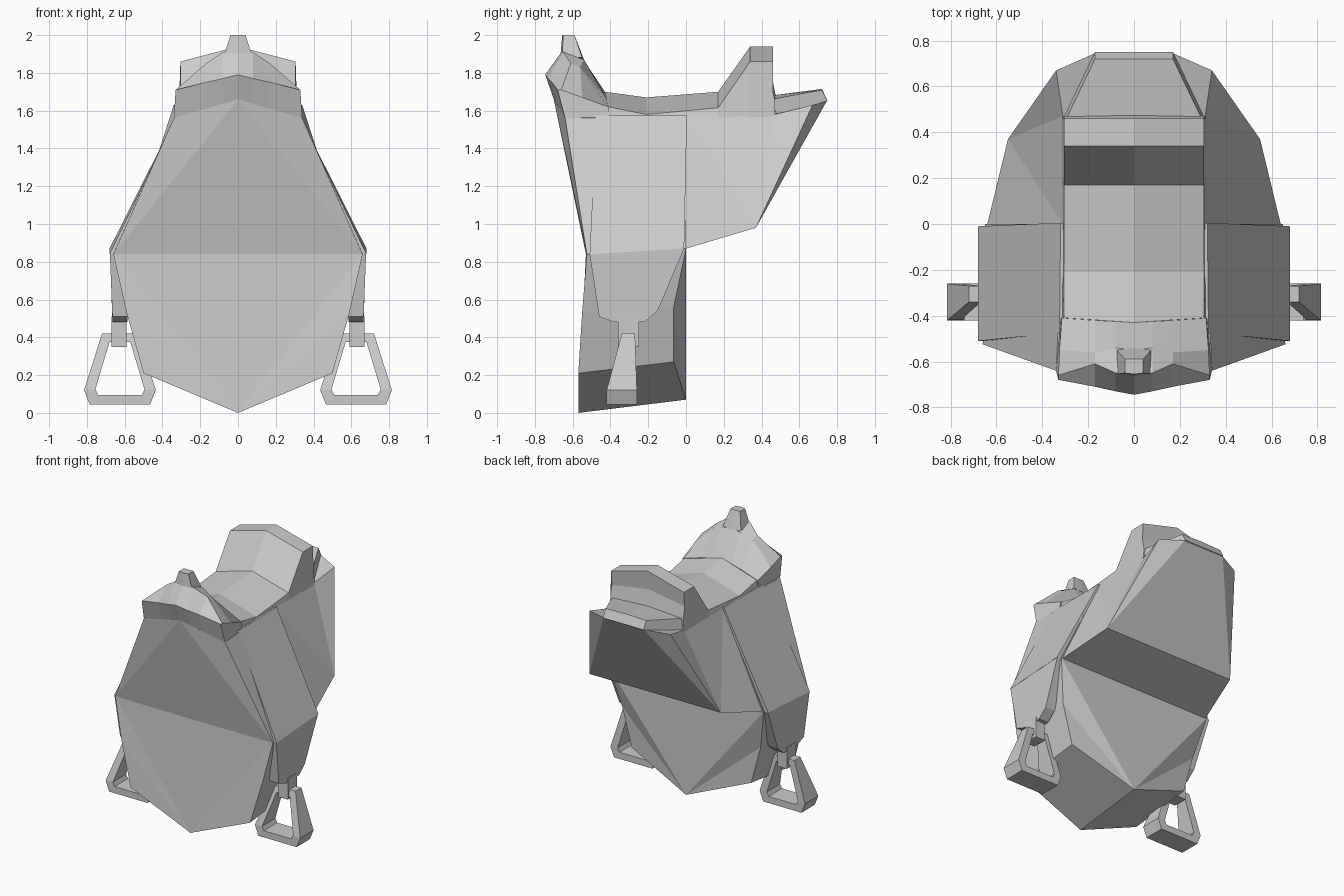
import bpy, bmesh


def build(name, pts, faces, mirror="join"):
    """Make a mesh; 'join' welds a mirrored half at x=0, 'copy' adds a mirrored twin."""
    bm = bmesh.new()
    for s in (1, -1):
        vs = [bm.verts.new((s * x, y, z)) for x, y, z in pts]
        for f in faces:
            bm.faces.new([vs[i] for i in f])
    if mirror == "join":
        bmesh.ops.remove_doubles(bm, verts=bm.verts[:], dist=0.0005)
    bmesh.ops.recalc_face_normals(bm, faces=bm.faces[:])
    me = bpy.data.meshes.new(name)
    bm.to_mesh(me)
    bm.free()
    ob = bpy.data.objects.new(name, me)
    bpy.context.collection.objects.link(ob)
    return ob


def loft(name, rows, closed=False, caps=True, loop=False, mirror="join"):
    """Bridge equal point rows; closed = each row is a ring, loop = last row meets first."""
    n, m = len(rows[0]), len(rows)
    pts = [p for r in rows for p in r]
    faces = []
    for r in range(m if loop else m - 1):
        a, b = r * n, (r + 1) % m * n
        for i in range(n if closed else n - 1):
            j = (i + 1) % n
            faces.append((a + i, a + j, b + j, b + i))
    if caps:
        faces += [tuple(range(n)), tuple(range((m - 1) * n, m * n))]
    return build(name, pts, faces, mirror)


# Main body: front and back outlines, fanned from centre points
front = [(0, -.70, 1.66), (.34, -.64, 1.56), (.66, -.525, .84),
         (.59, -.55, .53), (.5, -.57, .21), (0, -.57, 0)]
back = [(0, 0, 1.62), (.31, 0, 1.57), (.65, 0, .87),
        (.58, -.065, .56), (.5, -.065, .27), (0, 0, .07)]
mid = [(0, -.53, .84), (0, 0, .87)]
faces = [(i, i + 1, i + 7, i + 6) for i in range(5)]
faces += [(0, 1, 2), (0, 2, 12), (12, 2, 5), (2, 3, 5), (3, 4, 5)]
faces += [(6, 7, 8, 13), (13, 8, 11), (8, 9, 11), (9, 10, 11)]
build("body", front + back + mid, faces)

# Rear skirt
skirt = [(0, 0, 1.62), (.31, 0, 1.57), (.64, 0, .87), (0, 0, .87),
         (0, .47, 1.63), (.31, .47, 1.58), (.55, .37, .98), (0, .37, .98),
         (.34, .67, 1.63), (.17, .745, 1.65), (0, .745, 1.65)]
build("rear_skirt", skirt, [
    (0, 1, 5, 4), (2, 3, 7, 6), (1, 2, 6), (1, 6, 5), (5, 6, 8),
    (4, 5, 9, 10), (5, 8, 9), (6, 8, 9), (6, 9, 10, 7)])

# Seat and cantle: raised centre line, edge and side wall
path = [(-.43, -.41, 1.70, 1.62), (-.21, -.21, 1.67, 1.58), (.17, .17, 1.70, 1.615),
        (.34, .34, 1.94, 1.86), (.46, .46, 1.94, 1.86), (.45, .45, 1.80, 1.75),
        (.475, .47, 1.68, 1.655)]
rows = []
for yc, ye, zc, ze in path:
    rows.append([(0, yc, zc), (.305, ye, ze), (.315, ye, 1.555), (0, yc, 1.555)])
loft("seat_and_cantle", rows)

# Rear lip behind the cantle
loft("rear_lip", [
    [(0, .45, 1.68), (.3, .45, 1.66), (.3, .48, 1.58), (0, .48, 1.58)],
    [(0, .72, 1.715), (.17, .72, 1.71), (.17, .75, 1.65), (0, .75, 1.65)]])

# Pommel: five rows running front to back over the ridge
loft("pommel", [
    [(0, -.70, 1.66), (.08, -.685, 1.635), (.17, -.67, 1.61), (.34, -.64, 1.56)],
    [(0, -.745, 1.79), (.08, -.73, 1.77), (.17, -.71, 1.75), (.33, -.68, 1.71)],
    [(0, -.66, 1.91), (.08, -.65, 1.91), (.17, -.61, 1.85), (.33, -.66, 1.71)],
    [(0, -.55, 1.88), (.08, -.54, 1.87), (.17, -.56, 1.83), (.325, -.55, 1.67)],
    [(0, -.43, 1.70), (.08, -.425, 1.68), (.17, -.42, 1.66), (.315, -.41, 1.62)],
    [(0, -.43, 1.55), (.08, -.425, 1.55), (.17, -.42, 1.55), (.32, -.41, 1.55)]],
    caps=False)
# Pommel side walls
build("pommel_side", [(.34, -.64, 1.56), (.33, -.68, 1.71), (.33, -.66, 1.71),
                      (.325, -.55, 1.67), (.315, -.41, 1.62), (.32, -.41, 1.55)],
      [(0, 1, 2, 3, 4, 5)], "copy")

# Horn
loft("horn", [
    [(0, -.665, 1.89), (.075, -.655, 1.89), (.075, -.55, 1.88), (0, -.54, 1.87)],
    [(0, -.655, 2.0), (.04, -.65, 2.0), (.04, -.59, 2.0), (0, -.59, 2.0)]])


# Raised side panel
panel = [(.325, -.475, 1.575), (.68, -.51, .84), (.68, -.01, .87), (.32, .005, 1.575)]
loft("side_panel", [panel, [(x - .045, y, z) for x, y, z in panel]],
     closed=True, mirror="copy")

# Fender flap narrowing toward the stirrup
flap = [(-.51, .84), (-.01, .87), (-.15, .54), (-.22, .48), (-.38, .48), (-.46, .51)]
loft("fender_flap", [[(.678 if z > .8 else .665, y, z) for y, z in flap],
                     [(.60 if z > .8 else .585, y, z) for y, z in flap]],
     closed=True, mirror="copy")

# Stirrup hanger
strap = [(.59, -.36), (.67, -.36), (.67, -.25), (.59, -.25)]
loft("stirrup_hanger", [[(x, y, z) for x, y in strap] for z in (.35, .51)],
     closed=True, mirror="copy")

# Stirrup: trapezoid ring, deeper at the tread
outer = [(.095, .42), (.19, .12), (.16, .045), (-.16, .045), (-.19, .12), (-.095, .42)]
inner = [(.055, .375), (.13, .125), (.115, .095), (-.115, .095), (-.13, .125), (-.055, .375)]


def stirrup_point(p, side):
    t = min(1, max(0, (.42 - p[1]) / .30))
    y = -.34 - .08 * t if side < 0 else -.27 + .01 * t
    return (.625 + p[0], y, p[1])


loft("stirrup", [[stirrup_point(o, -1), stirrup_point(o, 1),
                  stirrup_point(i, 1), stirrup_point(i, -1)]
                 for o, i in zip(outer, inner)],
     closed=True, caps=False, loop=True, mirror="copy")
